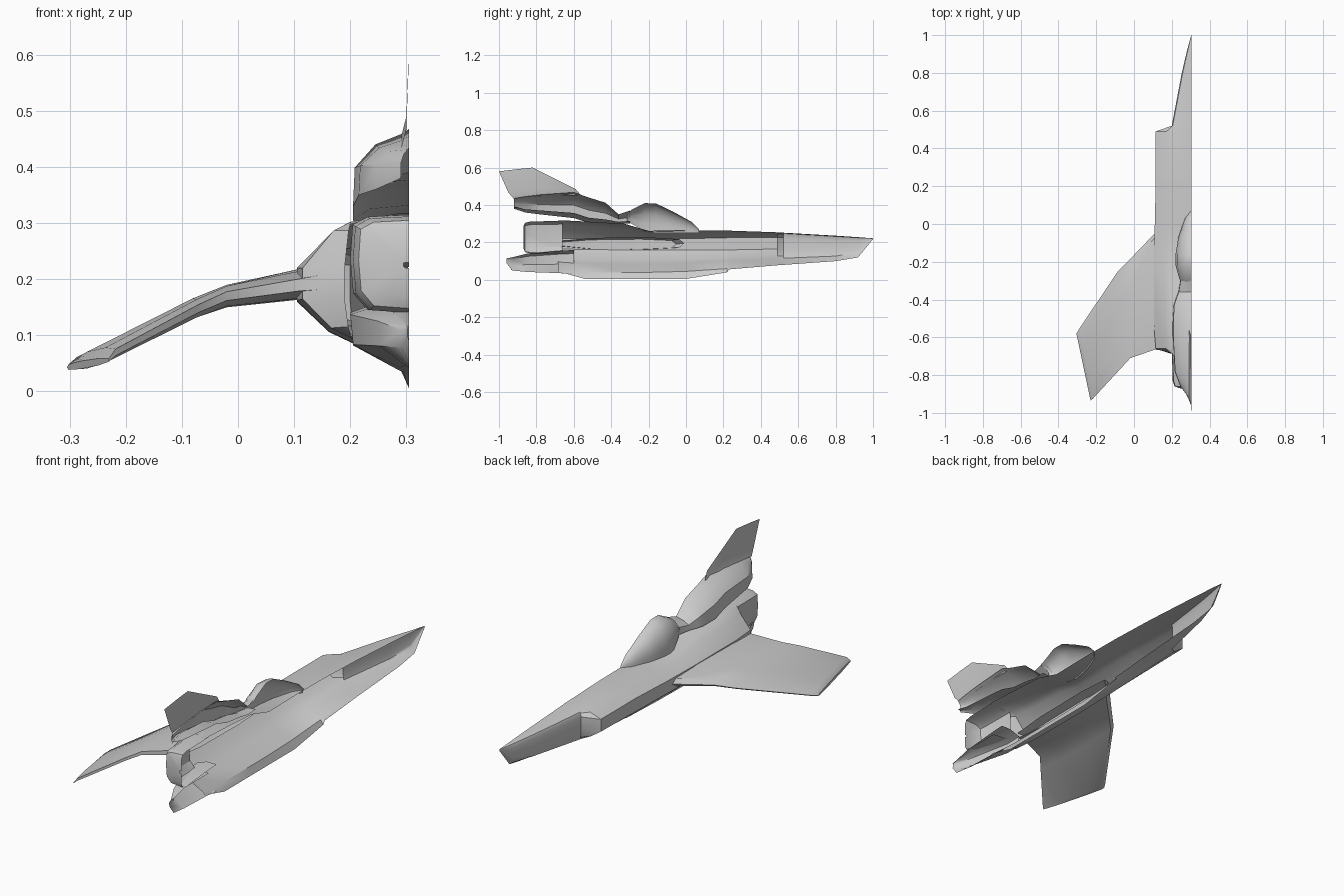
import bpy, bmesh, math
from mathutils import Vector

if "Cube" in bpy.data.objects:
    bpy.data.objects.remove(bpy.data.objects["Cube"], do_unlink=True)

CUT = 0.305   # plane where the half hull stays open

grey = bpy.data.materials.new("hull_grey")
grey.use_nodes = True
colour = (0.6, 0.6, 0.6, 1)
grey.diffuse_color = colour
grey.node_tree.nodes["Principled BSDF"].inputs["Base Color"].default_value = colour


def loft(name, rings, closed=False, cap_first=False, cap_last=False, angle=35):
    """Skin a row of equal point rings; open rings give a half shell."""
    bm = bmesh.new()
    rows = [[bm.verts.new(p) for p in ring] for ring in rings]
    n = len(rows[0])
    for a, b in zip(rows, rows[1:]):
        for i in range(n if closed else n - 1):
            j = (i + 1) % n
            bm.faces.new((a[i], a[j], b[j], b[i]))
    if cap_first:
        bm.faces.new(rows[0])
    if cap_last:
        bm.faces.new(rows[-1])
    bmesh.ops.recalc_face_normals(bm, faces=bm.faces)
    bm.normal_update()
    # half shells look outward, away from the cut plane
    if not closed and sum(f.normal.x * f.calc_area() for f in bm.faces) > 0:
        bmesh.ops.reverse_faces(bm, faces=bm.faces)
    mesh = bpy.data.meshes.new(name)
    bm.to_mesh(mesh)
    bm.free()
    mesh.materials.append(grey)
    ob = bpy.data.objects.new(name, mesh)
    bpy.context.collection.objects.link(ob)
    bpy.ops.object.select_all(action="DESELECT")
    ob.select_set(True)
    bpy.context.view_layer.objects.active = ob
    bpy.ops.object.shade_smooth_by_angle(angle=math.radians(angle))
    return ob


def half_ring(y, pairs):
    """Points given as (distance from the cut plane, height)."""
    return [Vector((CUT - u, y, z)) for u, z in pairs]


def scaled_rings(stations, shape):
    """Place a unit half section at stations of (y, bottom, top, width)."""
    return [half_ring(y, [(u * w, zb + v * (zt - zb)) for u, v in shape])
            for y, zb, zt, w in stations]


# Fuselage: keel, lower shoulder, side strake, upper shoulder, spine
def hull_section(y, keel, chine, w, s, low, high, top):
    lip = (top - high) * 0.2
    return half_ring(y, [
        (0, keel), (0.15 * w, chine), (w, chine + 0.4 * (low - chine)),
        (w + 0.4 * (s - w), chine + 0.55 * (low - chine)),
        (s, low), (s, high), (w + 0.35 * (s - w), top - 1.6 * lip),
        (w, top - 0.8 * lip), (0.15 * w, top), (0, top)])


hull = [
    (1, .218, .218, .002, .002, .219, .22, .222),
    (.92, .12, .125, .02, .024, .18, .21, .228),
    (.8, .1, .105, .047, .052, .16, .212, .236),
    (.52, .08, .086, .1, .105, .16, .225, .252),
    (.49, .078, .084, .102, .19, .165, .225, .254),
    (.23, .056, .066, .105, .19, .16, .225, .263),
    (.22, .04, .06, .105, .19, .16, .225, .263),
    (0, .005, .045, .105, .195, .16, .22, .265),
    (-.2, .005, .04, .105, .2, .16, .22, .262),
    (-.33, .005, .04, .105, .2, .16, .22, .3),
    (-.54, .005, .04, .105, .2, .162, .22, .312),
    (-.66, .038, .05, .105, .19, .165, .22, .318),
    (-.685, .04, .055, .104, .115, .165, .22, .318),
]
loft("fuselage", [hull_section(*row) for row in hull])

# Main engine nozzle with a rounded closed end
barrel = [(0, 0), (.7, .03), (.95, .2), (1, .55), (.96, .9), (.7, .98), (0, 1)]
loft("engine_nozzle", scaled_rings([
    (-.66, .14, .315, .105), (-.83, .14, .312, .1),
    (-.86, .148, .305, .09), (-.87, .17, .285, .06),
    (-.87, .22, .23, .01)], barrel))

# Lower tail fairing, tapering to a point
loft("tail_fairing", scaled_rings([
    (-.6, .03, .16, .105), (-.68, .036, .155, .105), (-.85, .042, .14, .055),
    (-.93, .05, .12, .015), (-.96, .09, .115, .003)],
    [(0, 0), (.15, .05), (.95, .4), (1, .85), (.5, 1), (0, 1)]))

# Upper engine pod behind the cockpit
loft("upper_pod", scaled_rings([
    (-.3, .3, .37, .06), (-.36, .3, .35, .07), (-.4, .3, .385, .085),
    (-.43, .3, .412, .095), (-.52, .305, .44, .1), (-.6, .33, .468, .1),
    (-.78, .35, .455, .09), (-.86, .36, .445, .06), (-.92, .38, .435, .015)],
    [(0, .2), (.7, .15), (1, 0), (.97, .5), (.6, .8), (.15, .93), (0, 1)]))

# Canopy bubble
loft("canopy", scaled_rings([
    (.07, .25, .27, .004), (.03, .25, .31, .035), (-.07, .25, .365, .07),
    (-.16, .25, .408, .085), (-.22, .26, .41, .085), (-.29, .3, .375, .065),
    (-.315, .31, .355, .05)],
    [(1, 0), (1, .3), (.9, .6), (.6, .88), (.25, .98), (0, 1)]))

# Tail fin: a thin blade on the cut plane with a flared base
fin_base = [(-.56, .45), (-.7, .455), (-.92, .432)]
fin_foot = [Vector((CUT - .014, y, z)) for y, z in fin_base]
fin_low = [Vector((CUT - .005, y - .03, z + .035)) for y, z in fin_base]
fin_top = [Vector((CUT - .001, y, z)) for y, z in [(-.82, .6), (-.9, .592), (-1, .58)]]
loft("tail_fin", [fin_foot, fin_low, fin_top])


# Wing: level inner panel, then drooping outer panel with a raked tip
def wing_section(lead, trail, thick):
    a, b = Vector(lead), Vector(trail)
    outline = [(0, .0), (.04, .35), (.3, .5), (.75, .45), (1, .2),
               (1, -.2), (.75, -.45), (.3, -.5), (.04, -.35)]
    return [a.lerp(b, t) + Vector((0, 0, h * thick)) for t, h in outline]


loft("wing", [
    wing_section((.15, -.01, .195), (.15, -.67, .195), .065),
    wing_section((.1, -.06, .19), (.11, -.665, .19), .054),
    wing_section((-.02, -.185, .17), (-.02, -.71, .17), .04),
    wing_section((-.085, -.25, .148), (-.07, -.765, .148), .036),
    wing_section((-.29, -.555, .05), (-.218, -.925, .07), .03),
    wing_section((-.305, -.58, .043), (-.23, -.935, .056), .014),
], closed=True, cap_last=True)
